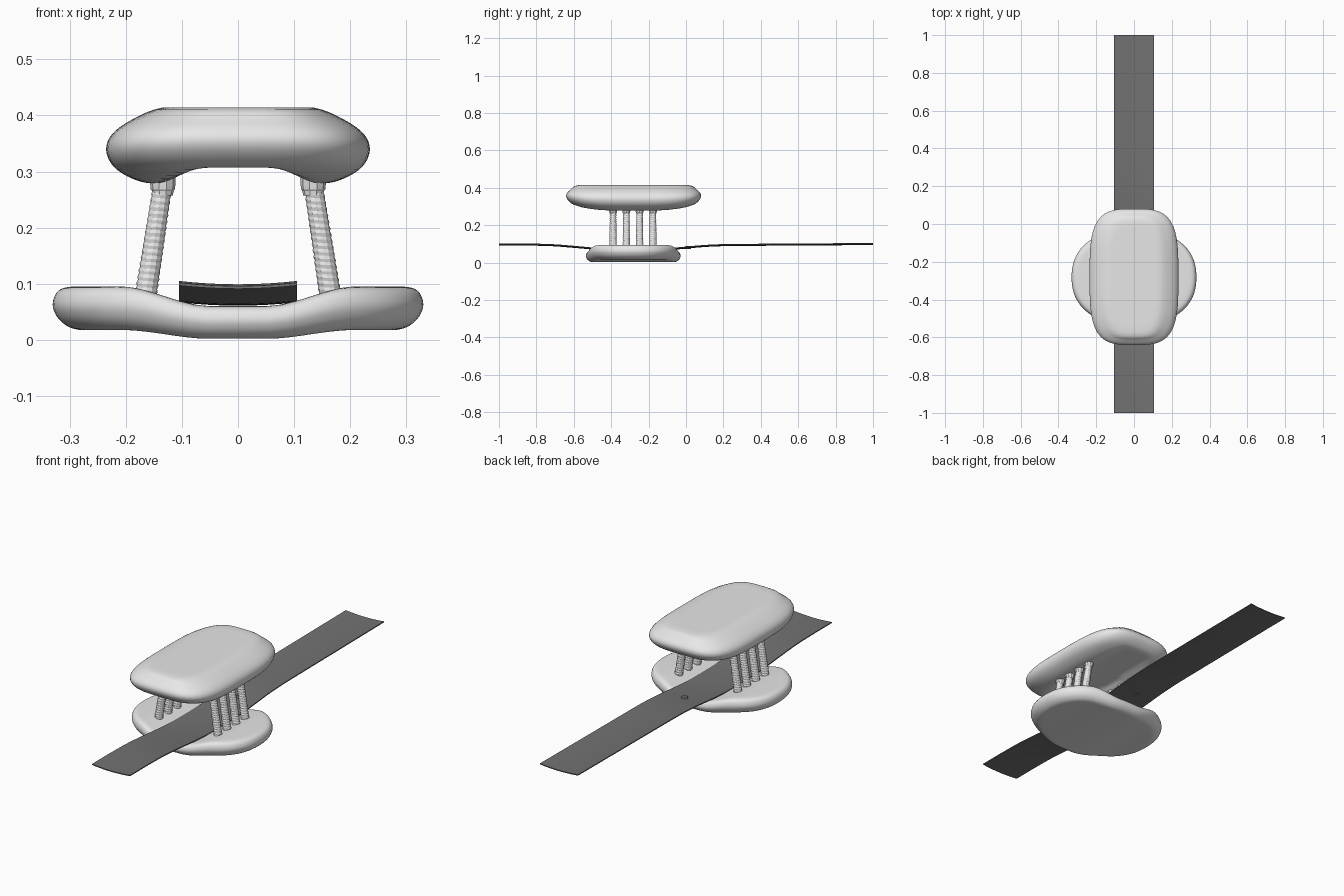
import bpy, bmesh, math
from mathutils import Vector

if "Cube" in bpy.data.objects:
    bpy.data.objects.remove(bpy.data.objects["Cube"])

CY = -0.28  # centre of the cushion and base along y


def material(name, v):
    m = bpy.data.materials.new(name)
    m.diffuse_color = (v, v, v, 1)
    m.use_nodes = True
    m.node_tree.nodes["Principled BSDF"].inputs["Base Color"].default_value = m.diffuse_color
    return m


LIGHT = material("light grey", 0.8)
DARK = material("dark grey", 0.17)


def loft(name, rings, mat, cap_start=None, cap_end=None, angle=40):
    """Skin a list of closed point rings, with point or flat caps."""
    bm = bmesh.new()
    vs = [[bm.verts.new(p) for p in r] for r in rings]
    n = len(vs[0])
    for a, b in zip(vs, vs[1:]):
        for i in range(n):
            j = (i + 1) % n
            bm.faces.new((a[i], a[j], b[j], b[i]))
    for ring, tip in ((vs[0], cap_start), (vs[-1], cap_end)):
        if tip is None:
            bm.faces.new(ring)
        else:
            t = bm.verts.new(tip)
            for i in range(n):
                bm.faces.new((ring[i], ring[(i + 1) % n], t))
    bmesh.ops.recalc_face_normals(bm, faces=bm.faces)
    me = bpy.data.meshes.new(name)
    bm.to_mesh(me)
    bm.free()
    ob = bpy.data.objects.new(name, me)
    bpy.context.collection.objects.link(ob)
    me.materials.append(mat)
    bpy.context.view_layer.objects.active = ob
    ob.select_set(True)
    bpy.ops.object.shade_smooth_by_angle(angle=math.radians(angle))
    ob.select_set(False)
    return ob


def superellipse(rx, ry, n, count=72):
    pts = []
    for i in range(count):
        a = 2 * math.pi * i / count
        c, s = math.cos(a), math.sin(a)
        k = (abs(c) ** n + abs(s) ** n) ** (-1 / n)
        pts.append((rx * c * k, ry * s * k))
    return pts


def smooth(a, b, x):
    t = min(1, max(0, (x - a) / (b - a)))
    return t * t * (3 - 2 * t)


def spline(keys, t):
    """Catmull-Rom curve through the keys, t in 0..1."""
    f = t * (len(keys) - 1)
    i = min(int(f), len(keys) - 2)
    u = f - i
    p = [Vector(keys[min(max(k, 0), len(keys) - 1)]) for k in (i - 1, i, i + 1, i + 2)]
    return 0.5 * (2 * p[1] + (p[2] - p[0]) * u + (2 * p[0] - 5 * p[1] + 4 * p[2] - p[3]) * u * u
                  + (3 * p[1] - p[0] - 3 * p[2] + p[3]) * u ** 3)


# Top cushion: rounded slab with an arched channel along its underside
keys = [(0.06, 0.14, 0.414), (0.135, 0.295, 0.414), (0.19, 0.335, 0.392), (0.225, 0.359, 0.366),
        (0.235, 0.354, 0.338), (0.222, 0.32, 0.309), (0.19, 0.25, 0.288), (0.155, 0.17, 0.279),
        (0.12, 0.13, 0.285), (0.09, 0.10, 0.303), (0.03, 0.03, 0.307)]
rings = []
for k in range(41):
    rx, ry, z = spline(keys, k / 40)
    z = min(z, 0.414)
    rings.append([(x, y + CY, max(z, 0.307 - 0.029 * smooth(0.06, 0.15, abs(x))))
                  for x, y in superellipse(rx, ry, 3.6)])
loft("top_cushion", rings, LIGHT, (0, CY, 0.414), (0, CY, 0.307))

# Saddle-shaped base: oval slab, sunken along the middle
keys = [(0.1, 1), (0.3, 1), (0.5, 1), (0.7, 1), (0.89, 1), (0.965, 0.92), (0.997, 0.7), (0.995, 0.45),
        (0.95, 0.17), (0.86, 0), (0.65, 0), (0.45, 0), (0.25, 0), (0.1, 0)]
rings = []
for k in range(53):
    s, t = spline([(a, b, 0) for a, b in keys], k / 52)[:2]
    t = min(1, max(0, t))
    ring = []
    for x, y in superellipse(0.33 * s, 0.253 * s, 2.3):
        top = 0.06 + 0.035 * smooth(0.05, 0.21, abs(x))
        low = 0.002 + 0.016 * smooth(0.05, 0.21, abs(x))
        ring.append((x, y + CY - 0.002, low + (top - low) * t))
    rings.append(ring)
loft("saddle_base", rings, LIGHT, (0, CY, 0.06), (0, CY, 0.002))

# Long thin strap, slightly dished across and dipping over the base
path = [(-1, 0.093), (-0.85, 0.093), (-0.72, 0.09), (-0.6, 0.081), (-0.5, 0.072), (-0.4, 0.065),
        (-0.28, 0.063), (-0.15, 0.065), (-0.03, 0.074), (0.08, 0.084), (0.2, 0.09),
        (0.4, 0.092), (0.7, 0.094), (1, 0.096)]
rings = []
for k in range(66):
    y, z = spline([(0, a, b) for a, b in path], k / 65)[1:]
    xs = [-0.105 + 0.21 * i / 8 for i in range(9)]
    up = [(x, y, z + 0.003 + 0.006 * (x / 0.105) ** 2) for x in xs]
    rings.append(up + [(x, yy, zz - 0.005) for x, yy, zz in reversed(up)])
loft("strap", rings, DARK)

# Small stud on the strap
prof = [(0.016, 0.074), (0.016, 0.084), (0.012, 0.089), (0.005, 0.09)]
rings = [[(r * math.cos(a), 0.01 + r * math.sin(a), z)
          for a in (2 * math.pi * i / 16 for i in range(16))] for r, z in prof]
loft("strap_stud", rings, DARK)

# Two rows of leaning threaded posts with stepped collars
SIDES, ROWS = 12, 64
for side, label in ((-1, "left"), (1, "right")):
    for n in range(4):
        y = -0.39 + 0.071 * n
        rings = []
        for k in range(ROWS + 1):
            t = k / ROWS
            x, z = side * (0.164 - 0.028 * t), 0.082 + 0.182 * t
            ring = []
            for i in range(SIDES):
                a = 2 * math.pi * i / SIDES
                r = 0.0195 - 0.0025 * t + 0.0008 * math.sin(k * math.pi / 2 + a)
                ring.append((x + r * math.cos(a), y + r * math.sin(a), z))
            rings.append(ring)
        loft(f"{label}_post_{n + 1}", rings, LIGHT, angle=25)
        prof = [(0.018, 0.257), (0.019, 0.265), (0.0215, 0.268), (0.0225, 0.277), (0.0225, 0.292)]
        rings = [[(side * 0.134 + r * math.cos(a), y + r * math.sin(a), z)
                  for a in (2 * math.pi * i / 10 for i in range(10))] for r, z in prof]
        loft(f"{label}_post_collar_{n + 1}", rings, LIGHT, angle=20)
